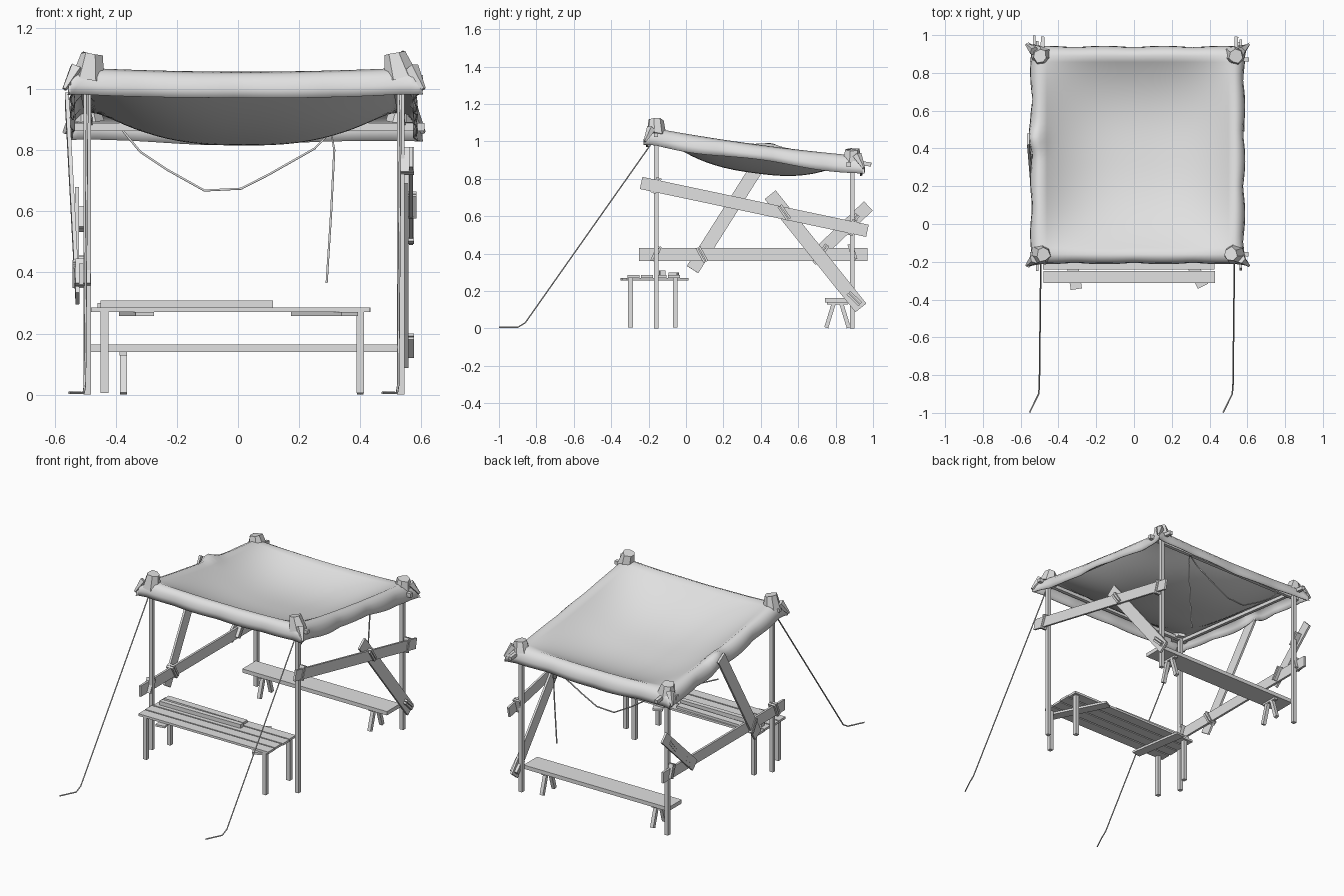
import bpy, bmesh, math, random
from mathutils import Vector, Matrix

random.seed(4)
cube = bpy.data.objects.get("Cube")
if cube:
    bpy.data.objects.remove(cube, do_unlink=True)

GREY = (0.75, 0.75, 0.75, 1)
mat = bpy.data.materials.new("pale_grey")
mat.use_nodes = True
mat.diffuse_color = GREY
mat.node_tree.nodes["Principled BSDF"].inputs["Base Color"].default_value = GREY


def add_object(name, mesh):
    ob = bpy.data.objects.new(name, mesh)
    bpy.context.scene.collection.objects.link(ob)
    mesh.materials.clear()
    mesh.materials.append(mat)
    return ob


def from_bmesh(name, bm):
    bmesh.ops.recalc_face_normals(bm, faces=bm.faces)
    mesh = bpy.data.meshes.new(name)
    bm.to_mesh(mesh)
    bm.free()
    return add_object(name, mesh)


def frame_matrix(p, q, normal):
    """Local z runs from p to q, local x lies along the given normal."""
    z = (q - p).normalized()
    y = z.cross(Vector(normal)).normalized()
    x = y.cross(z)
    m = Matrix((x, y, z)).transposed().to_4x4()
    m.translation = (p + q) / 2
    return m


def beam(name, p, q, thick, width, normal=(1, 0, 0)):
    """Rectangular board from p to q, thin along the normal."""
    p, q = Vector(p), Vector(q)
    bm = bmesh.new()
    size = Matrix.Diagonal((thick, width, (q - p).length, 1))
    bmesh.ops.create_cube(bm, size=1, matrix=frame_matrix(p, q, normal) @ size)
    return from_bmesh(name, bm)


def rope(name, points, radius=0.004):
    curve = bpy.data.curves.new(name, "CURVE")
    curve.dimensions = "3D"
    curve.bevel_depth = radius
    curve.bevel_resolution = 1
    curve.use_fill_caps = True
    spline = curve.splines.new("POLY")
    spline.points.add(len(points) - 1)
    for pt, co in zip(spline.points, points):
        pt.co = (*co, 1)
    temp = bpy.data.objects.new(name + "_path", curve)
    mesh = bpy.data.meshes.new_from_object(temp)
    bpy.data.objects.remove(temp)
    add_object(name, mesh)


LEFT, RIGHT = 0.532, -0.493      # post centres
FRONT, BACK = -0.16, 0.89


def rim(y):
    """Height of the sloping roof frame."""
    return 1.055 - 0.143 * (y - FRONT) / (BACK - FRONT)


# Posts and sloping side rails
for side, x in (("left", LEFT), ("right", RIGHT)):
    beam("front_post_" + side, (x, FRONT, 0), (x, FRONT, 1.07), 0.024, 0.024)
    beam("back_post_" + side, (x, BACK, 0), (x, BACK, 0.93), 0.024, 0.024)
    beam("side_rail_" + side, (x - 0.02, -0.2, rim(-0.2) - 0.022),
         (x + 0.01, 0.99, rim(0.99) - 0.022), 0.02, 0.022)

# Cross rails
beam("front_rail", (-0.55, FRONT, 1.035), (0.605, FRONT, 1.035), 0.022, 0.022, (0, 1, 0))
beam("back_rail", (-0.55, BACK - 0.02, 0.876), (0.61, BACK - 0.02, 0.876), 0.022, 0.026, (0, 1, 0))

# Side boards and braces
beam("left_upper_board", (0.566, -0.24, 0.778), (0.566, 0.97, 0.522), 0.013, 0.066)
beam("left_brace", (0.552, 0.45, 0.715), (0.552, 0.935, 0.11), 0.013, 0.075)
beam("right_lower_board", (-0.513, -0.25, 0.395), (-0.513, 0.97, 0.395), 0.014, 0.068)
beam("right_long_brace", (-0.525, 0.035, 0.315), (-0.56, 0.45, 0.97), 0.013, 0.072)
beam("right_short_brace", (-0.527, 0.67, 0.365), (-0.527, 0.975, 0.655), 0.013, 0.068)

# Rope lashings where boards cross
lashings = [(0.552, FRONT, 0.765, 0.4), (0.56, 0.525, 0.62, -0.6), (0.552, 0.9, 0.16, -0.8),
            (0.552, BACK, 0.54, 0.3), (-0.507, FRONT, 0.4, 0.4), (-0.518, 0.085, 0.395, -0.5),
            (-0.51, 0.73, 0.41, 0.6), (-0.51, BACK, 0.41, -0.3), (-0.512, BACK, 0.575, 0.7)]
for i, (x, y, z, lean) in enumerate(lashings):
    half = Vector((0, math.sin(lean), math.cos(lean))) * 0.044
    across = Vector((0, math.cos(lean), -math.sin(lean))) * 0.008
    for k in (-1, 1):
        c = Vector((x, y, z)) + across * k
        beam(f"lashing_{i}_{k + 1}", c - half, c + half, 0.048, 0.012)

# Front bench
for i in range(4):
    y = -0.28 + 0.072 * i
    shift = random.uniform(-0.01, 0.01)
    beam(f"bench_plank_{i}", (-0.475 + shift, y, 0.278), (0.435 + shift, y, 0.278),
         0.014, 0.064, (0, 0, 1))
beam("bench_cross_piece_right", (-0.305, -0.345, 0.264), (-0.36, 0.0, 0.264), 0.013, 0.06, (0, 0, 1))
beam("bench_cross_piece_left", (0.365, -0.33, 0.264), (0.2, 0.0, 0.264), 0.013, 0.06, (0, 0, 1))
for x in (-0.437, 0.4):
    for y in (-0.297, -0.058):
        beam(f"bench_leg_{x}_{y}", (x, y, 0.005), (x, y, 0.272), 0.025, 0.025)

# Loose slats on the bench
beam("loose_slat_front", (-0.45, -0.13, 0.297), (0.115, -0.125, 0.297), 0.024, 0.03, (0, 0, 1))
beam("loose_slat_back", (-0.46, -0.06, 0.292), (0.1, -0.07, 0.292), 0.016, 0.045, (0, 0, 1))

# Back bench on splayed trestles
beam("back_bench_plank", (-0.49, 0.81, 0.152), (0.525, 0.81, 0.152), 0.024, 0.135, (0, 0, 1))
for x in (-0.375, 0.4):
    beam(f"trestle_top_{x}", (x, 0.755, 0.134), (x, 0.865, 0.134), 0.024, 0.012)
    for s in (-1, 1):
        beam(f"trestle_leg_{x}_{s}", (x, 0.81 + 0.02 * s, 0.135), (x, 0.81 + 0.06 * s, 0.004), 0.022, 0.022)

# Sagging cloth roof with a hem rolled over the frame
EDGE = 0.8
MID = Vector(((LEFT + RIGHT) / 2, (FRONT + BACK) / 2))
HALF = Vector(((LEFT - RIGHT) / 2, (BACK - FRONT) / 2))


def axis(a, half):
    """Horizontal position and hem parameter along one axis."""
    t = max(0.0, (abs(a) - EDGE) / (1 - EDGE))
    out = min(abs(a) / EDGE, 1) * half + 0.045 * math.sin(min(1, 1.5 * t) * math.pi / 2)
    return math.copysign(out, a), t


bm = bmesh.new()
bmesh.ops.create_grid(bm, x_segments=40, y_segments=40, size=1)
for v in bm.verts:
    a, b = v.co.x, v.co.y
    px, ta = axis(a, HALF.x)
    py, tb = axis(b, HALF.y)
    x, y = MID.x + px, MID.y + py
    ca, cb = min(abs(a) / EDGE, 1), min(abs(b) / EDGE, 1)
    sag = 0.15 * (1 - ca ** 2.6) * (1 - cb ** 2.6)
    # rim dips slightly between the corners
    dip = 0.012 * (1 - (ca * cb) ** 2)
    t = max(ta, tb)
    wave = 0.012 * math.sin(9 * x + 2) * math.cos(8 * y)
    drop = (0.088 + wave) * t ** 1.5
    z = rim(min(max(y, -0.17), 0.93)) + 0.014 - sag - dip - drop
    # loose hem ripples
    x += math.copysign(ta * 0.012 * math.sin(11 * y + a), a)
    y += math.copysign(tb * 0.008 * math.sin(10 * x), b)
    # corner folds flare outward
    flare = 0.022 * min(ta, tb)
    x += math.copysign(flare, a)
    y += math.copysign(flare, b)
    # cloth pushed up by the long brace
    if a < 0:
        push = math.exp(-((y - 0.45) / 0.06) ** 2 - ((x + 0.54) / 0.05) ** 2)
        z += 0.035 * push
        x -= 0.012 * push
    v.co = (x, y, z)
for f in bm.faces:
    f.smooth = True
cloth = from_bmesh("cloth_roof", bm)
solid = cloth.modifiers.new("thickness", "SOLIDIFY")
solid.thickness = 0.005

# Gathered cloth knots at the corners
for name, x, y, tilt, height in (("front_left", LEFT, FRONT, -0.018, 0.06),
                                 ("front_right", RIGHT, FRONT, 0.012, 0.06),
                                 ("back_left", LEFT, BACK, 0.008, 0.045),
                                 ("back_right", RIGHT, BACK, -0.006, 0.045)):
    z = rim(y)
    base, top = Vector((x, y, z - 0.02)), Vector((x + tilt, y, z + height))
    m = frame_matrix(base, top, (1, 0, 0))
    bm = bmesh.new()
    bmesh.ops.create_cone(bm, cap_ends=True, segments=7, radius1=0.055, radius2=0.038,
                          depth=(top - base).length, matrix=m)
    for v in bm.verts:
        v.co += Vector([random.uniform(-0.005, 0.005) for _ in range(3)])
    from_bmesh("corner_knot_" + name, bm)
    # pointed cloth ear hanging off the corner
    sx, sy = math.copysign(1, x), math.copysign(1, y - MID.y)
    p = Vector((x + sx * 0.035, y + sy * 0.025, z + 0.012))
    q = Vector((x + sx * 0.075, y + sy * 0.06, z - 0.055))
    bm = bmesh.new()
    bmesh.ops.create_cone(bm, cap_ends=True, segments=5, radius1=0.026, radius2=0.008,
                          depth=(q - p).length, matrix=frame_matrix(p, q, (0, 1, 0)))
    from_bmesh("corner_ear_" + name, bm)

# Guy ropes reaching forward to the ground
for side, x in (("left", LEFT), ("right", RIGHT)):
    rope("guy_rope_" + side, [(x, -0.17, 1.01), (x - 0.008, -0.86, 0.03), (x - 0.012, -0.9, 0.006),
                              (x - 0.06, -0.998, 0.006)])

# Slack rope swinging from the back rail
rope("slack_rope", [(x, 0.88, z) for x, z in (
    (-0.39, 0.88), (-0.32, 0.795), (-0.23, 0.735), (-0.11, 0.668), (0.01, 0.674), (0.1, 0.72),
    (0.25, 0.805), (0.305, 0.86), (0.315, 0.8), (0.305, 0.6), (0.29, 0.365))])
